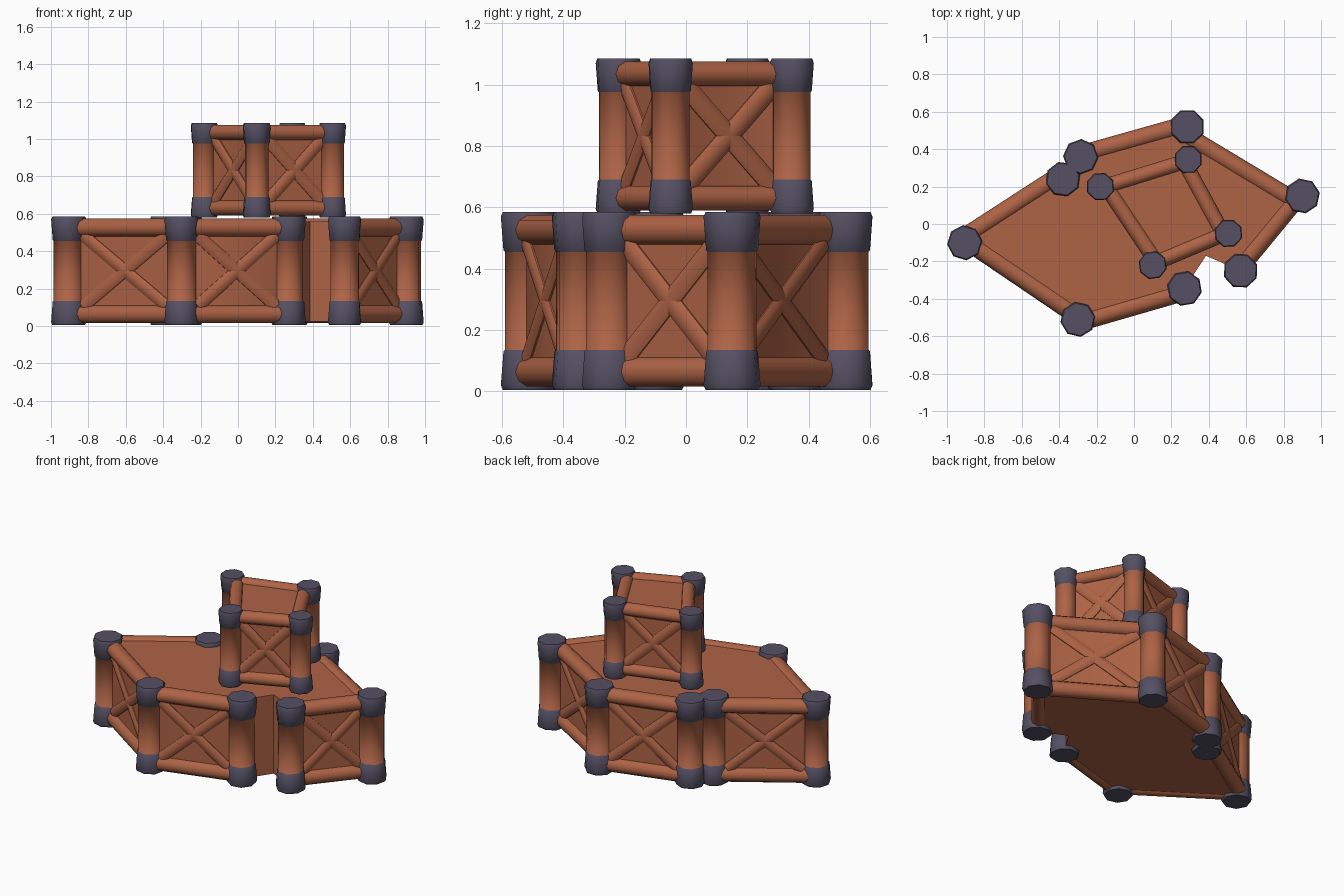
import bpy, bmesh, math
from mathutils import Vector

if "Cube" in bpy.data.objects:
    bpy.data.objects.remove(bpy.data.objects["Cube"])


def material(name, col):
    m = bpy.data.materials.new(name)
    m.diffuse_color = (*col, 1)
    m.use_nodes = True
    m.node_tree.nodes["Principled BSDF"].inputs["Base Color"].default_value = m.diffuse_color
    return m


RUST = material("rust wood", (0.42, 0.125, 0.06))
DARK = material("dark metal", (0.09, 0.08, 0.125))


def finish(bm, name, angle=50):
    bmesh.ops.recalc_face_normals(bm, faces=bm.faces)
    me = bpy.data.meshes.new(name)
    bm.to_mesh(me)
    bm.free()
    me.materials.append(RUST)
    me.materials.append(DARK)
    ob = bpy.data.objects.new(name, me)
    bpy.context.collection.objects.link(ob)
    bpy.ops.object.select_all(action='DESELECT')
    ob.select_set(True)
    bpy.context.view_layer.objects.active = ob
    bpy.ops.object.shade_smooth_by_angle(angle=math.radians(angle))
    return ob


def loft(bm, rings):
    """Skin a list of point rings and close both ends."""
    vr = [[bm.verts.new(p) for p in ring] for ring in rings]
    n = len(vr[0])
    for lo, hi in zip(vr, vr[1:]):
        for i in range(n):
            bm.faces.new((lo[i], lo[(i + 1) % n], hi[(i + 1) % n], hi[i]))
    bm.faces.new(vr[0][::-1])
    bm.faces.new(vr[-1])


def beam(a, b, r, name, flat=1.0, side=None):
    """Round beam from a to b; flat squashes it along the side direction."""
    a, b = Vector(a), Vector(b)
    d = (b - a).normalized()
    u = d.cross(side).normalized()
    bm = bmesh.new()
    angs = [math.pi / 10 + i * math.tau / 10 for i in range(10)]
    loft(bm, [[p + u * r * math.cos(t) + side * r * flat * math.sin(t)
               for t in angs] for p in (a, b)])
    return finish(bm, name)


def post(x, y, z0, z1, r, cap, turn, name):
    """Corner post whose two ends are dark metal caps."""
    prof = [(z0, r * 1.02), (z0 + 0.015, r * 1.1), (z0 + cap, r),
            (z0 + cap + 0.005, r * 0.94), (z1 - cap - 0.005, r * 0.94),
            (z1 - cap, r), (z1 - 0.015, r * 1.1), (z1, r * 1.02)]
    bm = bmesh.new()
    loft(bm, [[(x + q * math.cos(turn + i * math.pi / 4),
                y + q * math.sin(turn + i * math.pi / 4), z)
               for i in range(8)] for z, q in prof])
    for f in bm.faces:
        z = f.calc_center_median().z
        f.material_index = int(z < z0 + cap + 0.004 or z > z1 - cap - 0.004)
    return finish(bm, name)


def crate(name, z0, z1, corners, r, br, cap, sink):
    """corners: (x, y, has_post, outer offset of next side, side has beams)"""
    pts = [Vector((c[0], c[1], 0)) for c in corners]
    n = len(pts)
    cen = sum(pts, Vector()) / n
    outline = []
    for i, (x, y, has_post, out, framed) in enumerate(corners):
        a, b = pts[i], pts[(i + 1) % n]
        d = b - a
        nor = Vector((d.y, -d.x, 0)).normalized()
        inset = nor * (out - 0.035)
        outline += [a, a + d * 0.12 + inset, b - d * 0.12 + inset]
        if has_post:
            out_dir = a - cen
            post(x, y, z0, z1, r, cap, math.atan2(out_dir.y, out_dir.x),
                 f"{name}_post_{i}")
        if framed:
            off = nor * (out - br)
            for tag, z in (("bottom", z0 + br + 0.008), ("top", z1 - br - 0.008)):
                up = Vector((0, 0, z))
                beam(a + off + up, b + off + up, br, f"{name}_{tag}_beam_{i}", 1, nor)
            # crossed braces lying against the side panel
            lo, hi = Vector((0, 0, z0 + br * 2)), Vector((0, 0, z1 - br * 2))
            p, q = a + d * 0.13 + inset, b - d * 0.13 + inset
            beam(p + lo, q + hi, 0.035, f"{name}_brace_{i}", 0.5, nor)
            beam(q + lo, p + hi, 0.035, f"{name}_cross_brace_{i}", 0.5, nor)
    # solid body: side panels, floor and sunken lid
    bm = bmesh.new()
    loft(bm, [[(p.x, p.y, z) for p in outline] for z in (z0 + 0.02, z1 - sink)])
    finish(bm, f"{name}_body", 25)


# wide lower crate pair, with a notch between the two halves
crate("lower_crate", 0.005, 0.585, [
    (-0.905, -0.10, 1, 0.035, 1), (-0.30, -0.51, 1, 0.065, 1),
    (0.27, -0.345, 1, 0.035, 0), (0.385, -0.17, 0, 0.035, 0),
    (0.57, -0.25, 1, 0.035, 1), (0.90, 0.15, 1, 0.005, 1),
    (0.285, 0.52, 1, 0.06, 1), (-0.285, 0.36, 1, 0.035, 0),
    (-0.38, 0.24, 1, 0.075, 1)], 0.086, 0.05, 0.125, 0.025)

# smaller upper crate
crate("upper_crate", 0.58, 1.085, [
    (-0.18, 0.20, 1, 0.015, 1), (0.10, -0.22, 1, 0.035, 1),
    (0.505, -0.05, 1, 0.015, 1), (0.29, 0.345, 1, 0.035, 1)],
    0.07, 0.042, 0.105, 0.035)
